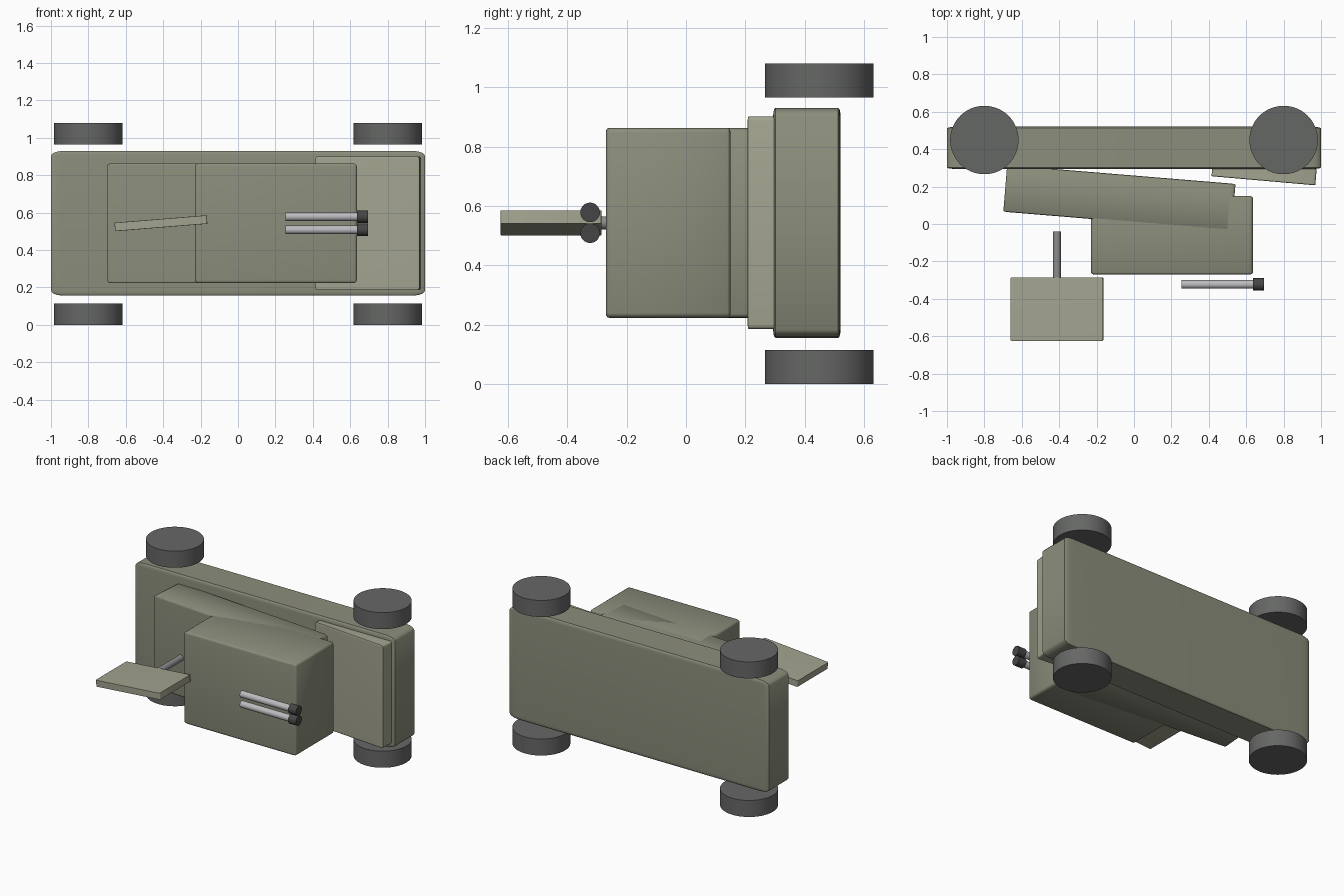
import bpy, bmesh
from math import radians, pi
from mathutils import Matrix, Vector

if "Cube" in bpy.data.objects:
    bpy.data.objects.remove(bpy.data.objects["Cube"])


def paint(name, r, g, b):
    m = bpy.data.materials.new(name)
    m.diffuse_color = (r, g, b, 1)
    m.use_nodes = True
    m.node_tree.nodes["Principled BSDF"].inputs["Base Color"].default_value = m.diffuse_color
    return m


olive = paint("olive", 0.26, 0.27, 0.20)
light = paint("light_olive", 0.37, 0.37, 0.28)
rubber = paint("rubber", 0.13, 0.135, 0.13)
steel = paint("steel", 0.50, 0.50, 0.52)
mast_grey = paint("mast_grey", 0.25, 0.26, 0.27)
dark = paint("dark_metal", 0.06, 0.06, 0.06)


def finish(name, bm, mat, matrix):
    bm.transform(matrix)
    bmesh.ops.recalc_face_normals(bm, faces=bm.faces)
    me = bpy.data.meshes.new(name)
    bm.to_mesh(me)
    bm.free()
    me.materials.append(mat)
    ob = bpy.data.objects.new(name, me)
    bpy.context.collection.objects.link(ob)
    bpy.ops.object.select_all(action='DESELECT')
    ob.select_set(True)
    bpy.context.view_layer.objects.active = ob
    bpy.ops.object.shade_smooth_by_angle(angle=radians(40))
    return ob


def block(name, centre, size, mat, bevel, angle=0, axis='Z'):
    """Box with rounded edges; the rounding stretches with the size."""
    bm = bmesh.new()
    bmesh.ops.create_cube(bm, size=1)
    bmesh.ops.bevel(bm, geom=bm.edges[:], offset=bevel, segments=3,
                    profile=0.5, affect='EDGES')
    bm.transform(Matrix.Diagonal((*size, 1)))
    turn = Matrix.Rotation(radians(angle), 4, axis)
    return finish(name, bm, mat, Matrix.Translation(centre) @ turn)


def rod(name, a, b, radius, mat, sides=48):
    """Cylinder between two points."""
    a, b = Vector(a), Vector(b)
    bm = bmesh.new()
    bmesh.ops.create_cone(bm, cap_ends=True, segments=sides, radius1=radius,
                          radius2=radius, depth=(b - a).length)
    turn = (b - a).to_track_quat('Z', 'Y').to_matrix().to_4x4()
    return finish(name, bm, mat, Matrix.Translation((a + b) / 2) @ turn)


MID = 0.543  # centre plane of the vehicle, which lies on its side

# Chassis slab and upper bodies
block("chassis", (0, 0.407, MID), (2.0, 0.227, 0.775), olive, 0.035)
block("sloped_body", (-0.078, 0.14, MID), (1.225, 0.25, 0.64), olive, 0.02, -4.7)
block("main_body", (0.203, -0.06, MID), (0.866, 0.42, 0.64), olive, 0.025)
block("nose_plate", (0.697, 0.291, MID), (0.557, 0.12, 0.715), light, 0.02, -5)

# Wheels
for side, z0 in (("right", 0.0), ("left", 0.965)):
    for end, x in (("rear", -0.8), ("front", 0.8)):
        rod(f"wheel_{end}_{side}", (x, 0.449, z0), (x, 0.449, z0 + 0.115),
            0.183, rubber, 64)

# Mast with tilted panel
rod("mast", (-0.412, -0.04, MID), (-0.412, -0.30, MID), 0.022, mast_grey, 32)
block("mast_panel", (-0.412, -0.455, MID), (0.495, 0.34, 0.046), light, 0.02, -4.6, 'Y')

# Twin barrels with dark tips
for label, z in (("lower", MID - 0.035), ("upper", MID + 0.035)):
    rod(f"barrel_{label}", (0.255, -0.323, z), (0.645, -0.323, z), 0.023, steel, 32)
    rod(f"barrel_tip_{label}", (0.635, -0.323, z), (0.695, -0.323, z), 0.033, dark, 32)
